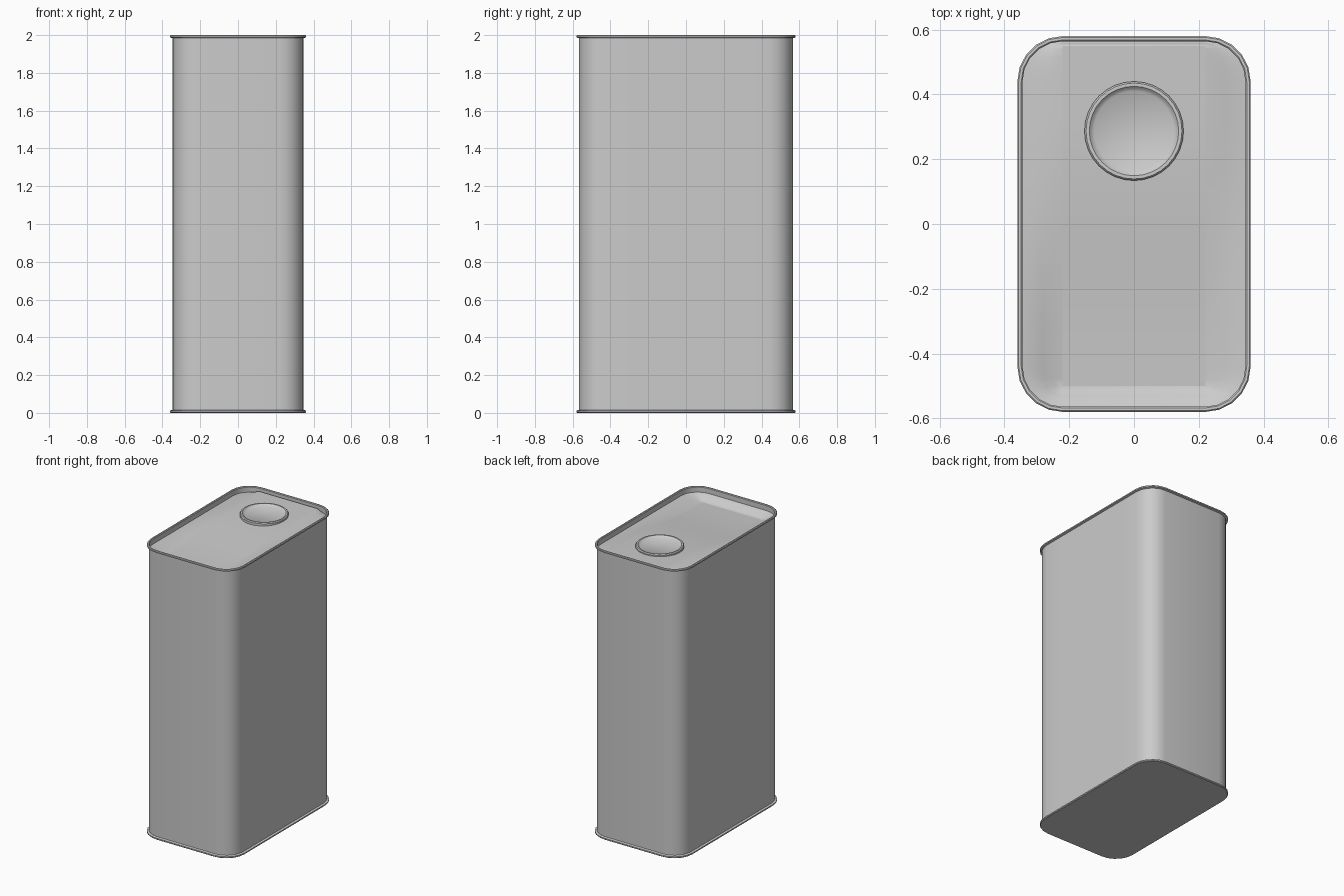
import bpy, bmesh
from math import sin, cos, pi

if "Cube" in bpy.data.objects:
    bpy.data.objects.remove(bpy.data.objects["Cube"])

HX, HY, R = 0.36, 0.58, 0.14      # outer footprint and corner radius
SX, Y0, Y1 = 0.22, -0.50, 0.55    # pressed strip in the lid
SIDE = [-0.3, -0.15, 0.0, 0.15, 0.3]


def outline(inset):
    """Rounded rectangle with extra points along the long sides."""
    pts = []
    r = R - inset
    corners = [(1, 1, 0), (-1, 1, 1), (-1, -1, 2), (1, -1, 3)]
    for sx, sy, q in corners:
        for i in range(6):
            a = (q + i / 5) * pi / 2
            pts.append((sx * (HX - R) + r * cos(a), sy * (HY - R) + r * sin(a)))
        if q == 1:
            pts += [(-HX + inset, y) for y in reversed(SIDE)]
        if q == 3:
            pts += [(HX - inset, y) for y in SIDE]
    return pts


def ramp(y):
    """Strip height: sunk at the front, raised under the cap."""
    keys = [(Y0, 1.925), (-0.3, 1.932), (0.0, 1.96), (0.2, 1.977), (Y1, 1.982)]
    for (a, za), (b, zb) in zip(keys, keys[1:]):
        if y <= b:
            return za + (zb - za) * (y - a) / (b - a)
    return keys[-1][1]


def loft(bm, loops, closed=False):
    rings = [[bm.verts.new(p) for p in loop] for loop in loops]
    pairs = list(zip(rings, rings[1:]))
    if closed:
        pairs.append((rings[-1], rings[0]))
    for a, b in pairs:
        n = len(a)
        for i in range(n):
            j = (i + 1) % n
            bm.faces.new((a[i], a[j], b[j], b[i]))
    return rings


def finish(bm, name, angle=35):
    bmesh.ops.remove_doubles(bm, verts=bm.verts, dist=0.0005)
    me = bpy.data.meshes.new(name)
    bm.to_mesh(me)
    bm.free()
    ob = bpy.data.objects.new(name, me)
    bpy.context.collection.objects.link(ob)
    bpy.ops.object.select_all(action='DESELECT')
    ob.select_set(True)
    bpy.context.view_layer.objects.active = ob
    bpy.ops.object.shade_smooth_by_angle(angle=angle * pi / 180)
    return ob


# Can body with bottom and top seams
bm = bmesh.new()
profile = [(0.004, 0), (0, 0.004), (0, 0.012), (0.013, 0.016), (0.013, 1.984),
           (0, 1.988), (0, 1.996), (0.004, 2.0), (0.012, 2.0), (0.016, 1.996), (0.016, 1.962)]
rings = loft(bm, [[(x, y, z) for x, y in outline(d)] for d, z in profile])
bm.faces.new(list(reversed(rings[0])))
finish(bm, "can_body")

# Lid surround, sloping from the seam to the pressed strip
bm = bmesh.new()
outer = outline(0.016)
inner = [(max(-SX, min(SX, x)), max(Y0, min(Y1, y))) for x, y in outer]
levels = []
for t in (0, 0.25, 0.5, 0.75, 1):
    s = t * t * (3 - 2 * t)
    levels.append([(ox + (ix - ox) * t, oy + (iy - oy) * t, 1.962 + (ramp(iy) - 1.962) * s)
                   for (ox, oy), (ix, iy) in zip(outer, inner)])
loft(bm, levels)
finish(bm, "lid_surround", 60)

# Pressed strip
bm = bmesh.new()
ys = sorted({round(p[1], 5) for p in inner})
rows = [[bm.verts.new((x, y, ramp(y))) for x in (-SX, 0, SX)] for y in ys]
for a, b in zip(rows, rows[1:]):
    for i in range(2):
        bm.faces.new((a[i], a[i + 1], b[i + 1], b[i]))
finish(bm, "lid_strip", 60)

# Round cap with raised rim and lower disc
bm = bmesh.new()
cap = [(0.153, 1.965), (0.153, 1.988), (0.148, 1.994), (0.138, 1.994), (0.132, 1.988), (0.123, 1.982)]
rings = loft(bm, [[(r * cos(2 * pi * i / 32), 0.287 + r * sin(2 * pi * i / 32), z)
                   for i in range(32)] for r, z in cap])
bm.faces.new(rings[-1])
finish(bm, "cap")
